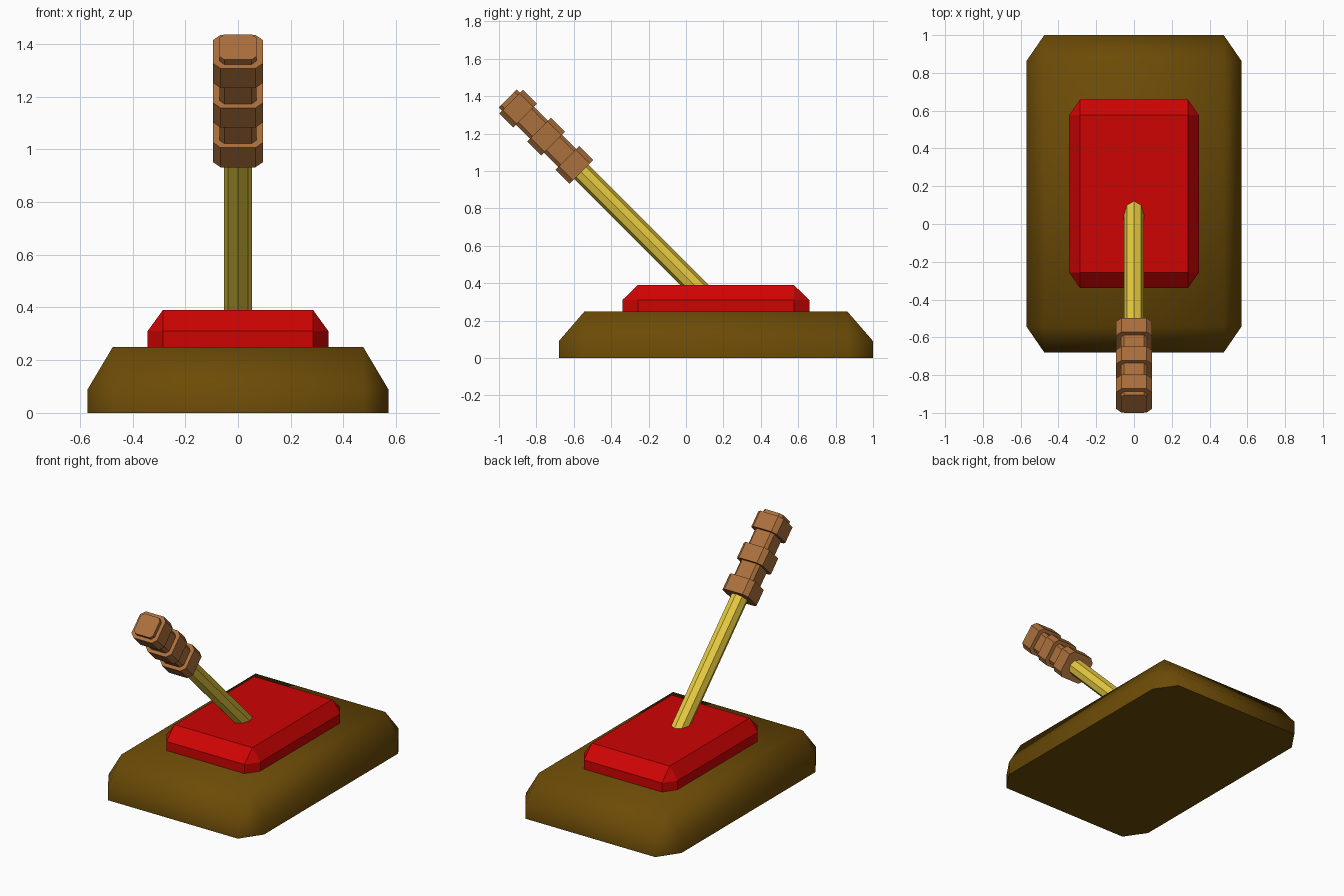
import bpy, bmesh, math
from mathutils import Matrix

if "Cube" in bpy.data.objects:
    bpy.data.objects.remove(bpy.data.objects["Cube"])


def material(name, rgb):
    m = bpy.data.materials.new(name)
    m.diffuse_color = (*rgb, 1)
    m.use_nodes = True
    m.node_tree.nodes["Principled BSDF"].inputs["Base Color"].default_value = m.diffuse_color
    return m


BROWN = material("dark_brown", (0.15, 0.07, 0.002))
RED = material("red", (0.62, 0.001, 0.001))
BRASS = material("brass_yellow", (0.79, 0.59, 0.05))
WOOD = material("wood_brown", (0.41, 0.16, 0.045))


def octagon(hx, hy, cx, cy):
    """Rectangle outline with its corners cut by cx and cy."""
    ix, iy = hx - cx, hy - cy
    return [(hx, -iy), (hx, iy), (ix, hy), (-ix, hy),
            (-hx, iy), (-hx, -iy), (-ix, -hy), (ix, -hy)]


def loft(name, rings, mat, smooth=False, matrix=None):
    """Join (outline, z) rings into a closed solid; matching points are merged."""
    bm = bmesh.new()
    loops = [[bm.verts.new((x, y, z)) for x, y in pts] for pts, z in rings]
    for a, b in zip(loops, loops[1:]):
        for i in range(len(a)):
            j = (i + 1) % len(a)
            bm.faces.new((a[i], a[j], b[j], b[i]))
    bm.faces.new(loops[-1])
    under = bm.faces.new(loops[0][::-1])
    bmesh.ops.remove_doubles(bm, verts=bm.verts, dist=1e-5)
    if matrix:
        bm.transform(matrix)
    for f in bm.faces:
        f.smooth = smooth
    # Crisp rim around the underside
    for e in under.edges:
        e.smooth = False
    me = bpy.data.meshes.new(name)
    bm.to_mesh(me)
    bm.free()
    me.materials.append(mat)
    ob = bpy.data.objects.new(name, me)
    bpy.context.collection.objects.link(ob)
    return ob


def chamfered_block(name, hx, hy, cx, cy, y, z, mat, **kw):
    """Block with chamfered top and corners; z = (bottom, shoulder, top)."""
    side = octagon(hx, hy, cx, cy)
    ix, iy = hx - cx, hy - cy
    top = [(math.copysign(ix, px), math.copysign(iy, py)) for px, py in side]
    return loft(name, [(side, z[0]), (side, z[1]), (top, z[2])], mat,
                matrix=Matrix.Translation((0, y, 0)), **kw)


# Base and the raised plate on it
chamfered_block("base", 0.57, 0.84, 0.095, 0.138, 0.16, (0, 0.09, 0.25), BROWN, smooth=True)
chamfered_block("plate", 0.343, 0.50, 0.058, 0.083, 0.16, (0.25, 0.31, 0.39), RED)

# Lever frame: local z runs along the shaft, tilted 45 degrees to the front
LEAN = Matrix.Translation((0, 0.2175, 0.2175)) @ Matrix.Rotation(math.radians(45), 4, 'X')

# Eight-sided shaft
ring = [(0.054 * math.cos(i * math.pi / 4), 0.054 * math.sin(i * math.pi / 4)) for i in range(8)]
loft("shaft", [(ring, 0.14), (ring, 1.15)], BRASS, matrix=LEAN)

# Grip core with three raised bands
core = octagon(0.07, 0.068, 0.018, 0.018)
loft("grip_core", [(core, 1.11), (core, 1.655)], WOOD, matrix=LEAN)
band = octagon(0.094, 0.09, 0.028, 0.027)
for n, t in enumerate((1.10, 1.313, 1.525)):
    loft(f"grip_band_{n + 1}", [(band, t), (band, t + 0.105)], WOOD, matrix=LEAN)
